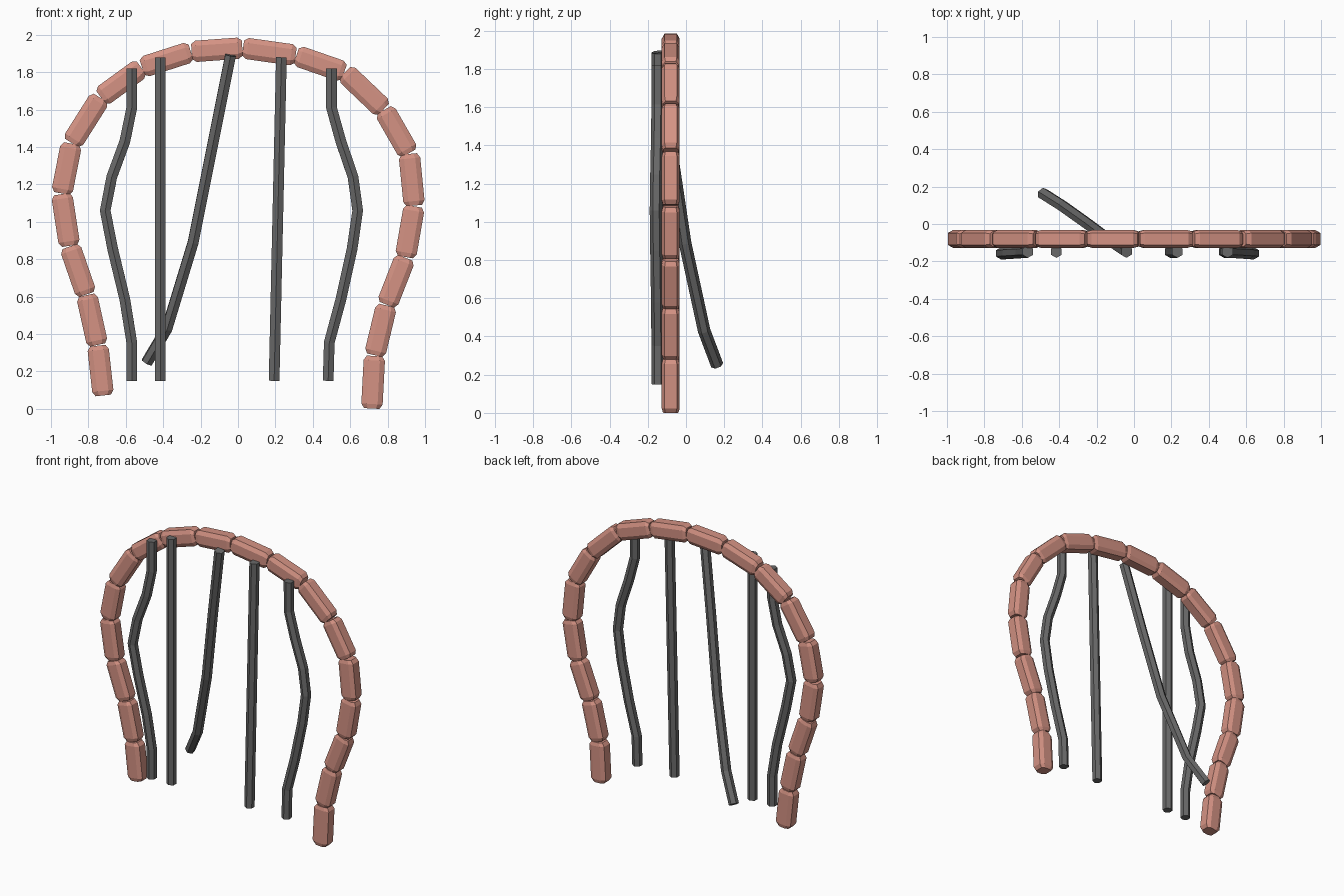
import bpy, bmesh, math
from mathutils import Vector

if "Cube" in bpy.data.objects:
    bpy.data.objects.remove(bpy.data.objects["Cube"])


def material(name, rgb):
    m = bpy.data.materials.new(name)
    m.diffuse_color = (*rgb, 1)
    m.use_nodes = True
    m.node_tree.nodes["Principled BSDF"].inputs["Base Color"].default_value = m.diffuse_color
    return m


BRICK = material("brick", (0.66, 0.29, 0.23))
IRON = material("iron", (0.14, 0.14, 0.14))


def loft(name, rings, mat):
    """Skin a list of equal-length rings and cap both ends."""
    bm = bmesh.new()
    vs = [[bm.verts.new(p) for p in r] for r in rings]
    n = len(vs[0])
    for a, b in zip(vs, vs[1:]):
        for i in range(n):
            j = (i + 1) % n
            bm.faces.new((a[i], a[j], b[j], b[i]))
    bm.faces.new(vs[0][::-1])
    bm.faces.new(vs[-1])
    bmesh.ops.recalc_face_normals(bm, faces=bm.faces)
    me = bpy.data.meshes.new(name)
    bm.to_mesh(me)
    bm.free()
    me.materials.append(mat)
    ob = bpy.data.objects.new(name, me)
    bpy.context.collection.objects.link(ob)
    return ob


# Arch: one chamfered stone between each pair of joints (x, z)
JOINTS = [(-.72, .07), (-.75, .34), (-.81, .61), (-.90, .87), (-.943, 1.15),
          (-.89, 1.42), (-.735, 1.665), (-.515, 1.825), (-.25, 1.91),
          (.025, 1.93), (.31, 1.89), (.57, 1.80), (.78, 1.60), (.915, 1.365),
          (.943, 1.085), (.895, .81), (.795, .555), (.73, .285), (.715, 0)]
W, D = .057, .047          # half width in the arch plane, half depth
CW, CD = .027, .015        # long-edge chamfers
SECTION = [(W, D - CD), (W - CW, D), (CW - W, D), (-W, D - CD),
           (-W, CD - D), (CW - W, -D), (W - CW, -D), (W, CD - D)]

for k, (a, b) in enumerate(zip(JOINTS, JOINTS[1:])):
    p, q = Vector((a[0], -.08, a[1])), Vector((b[0], -.08, b[1]))
    t = (q - p).normalized()
    side = Vector((t.z, 0, -t.x))
    length = (q - p).length
    rings = []
    for d, s in ((.002, .72), (.026, 1), (length - .026, 1), (length - .002, .72)):
        c = p + t * d
        rings.append([c + side * u * s + Vector((0, v * (s + 1) / 2, 0))
                      for u, v in SECTION])
    loft(f"arch_stone_{k + 1}", rings, BRICK)


# Bars: six-sided rods swept along a path
def bar(name, path, r=.033):
    pts = [Vector(p) for p in path]
    rings = []
    for i, c in enumerate(pts):
        d0 = (c - pts[max(i - 1, 0)]).normalized()
        d1 = (pts[min(i + 1, len(pts) - 1)] - c).normalized()
        t = (d0 + d1).normalized()
        u = Vector((1, 0, 0))
        u = (u - t * u.dot(t)).normalized()
        v = t.cross(u)
        rings.append([c + u * r * math.cos(math.radians(60 * j + 30))
                      + v * r * math.sin(math.radians(60 * j + 30))
                      for j in range(6)])
    loft(name, rings, IRON)


# Bent outer bars share heights and depths
HEIGHTS = [1.82, 1.61, 1.43, 1.24, 1.06, .855, .585, .355, .15]
BULGE = [0, 0, .25, .72, 1, .72, .25, 0, 0]


def bent_bar(name, xs):
    bar(name, [(x, -.148 - .009 * g, z) for x, g, z in zip(xs, BULGE, HEIGHTS)])


bent_bar("bent_bar_left", [-.568, -.568, -.605, -.675, -.71, -.67, -.605, -.568, -.568])
bent_bar("bent_bar_right", [.50, .50, .55, .615, .64, .61, .55, .488, .482])

# Straight bars and the one pushed backwards
bar("straight_bar_left", [(-.415, -.148, 1.88), (-.415, -.148, .15)])
bar("straight_bar_right", [(.232, -.148, 1.88), (.193, -.148, .15)])
bar("swung_bar", [(-.04, -.148, 1.89), (-.14, -.08, 1.39), (-.24, -.005, .89),
                  (-.38, .095, .43), (-.487, .163, .25)])
